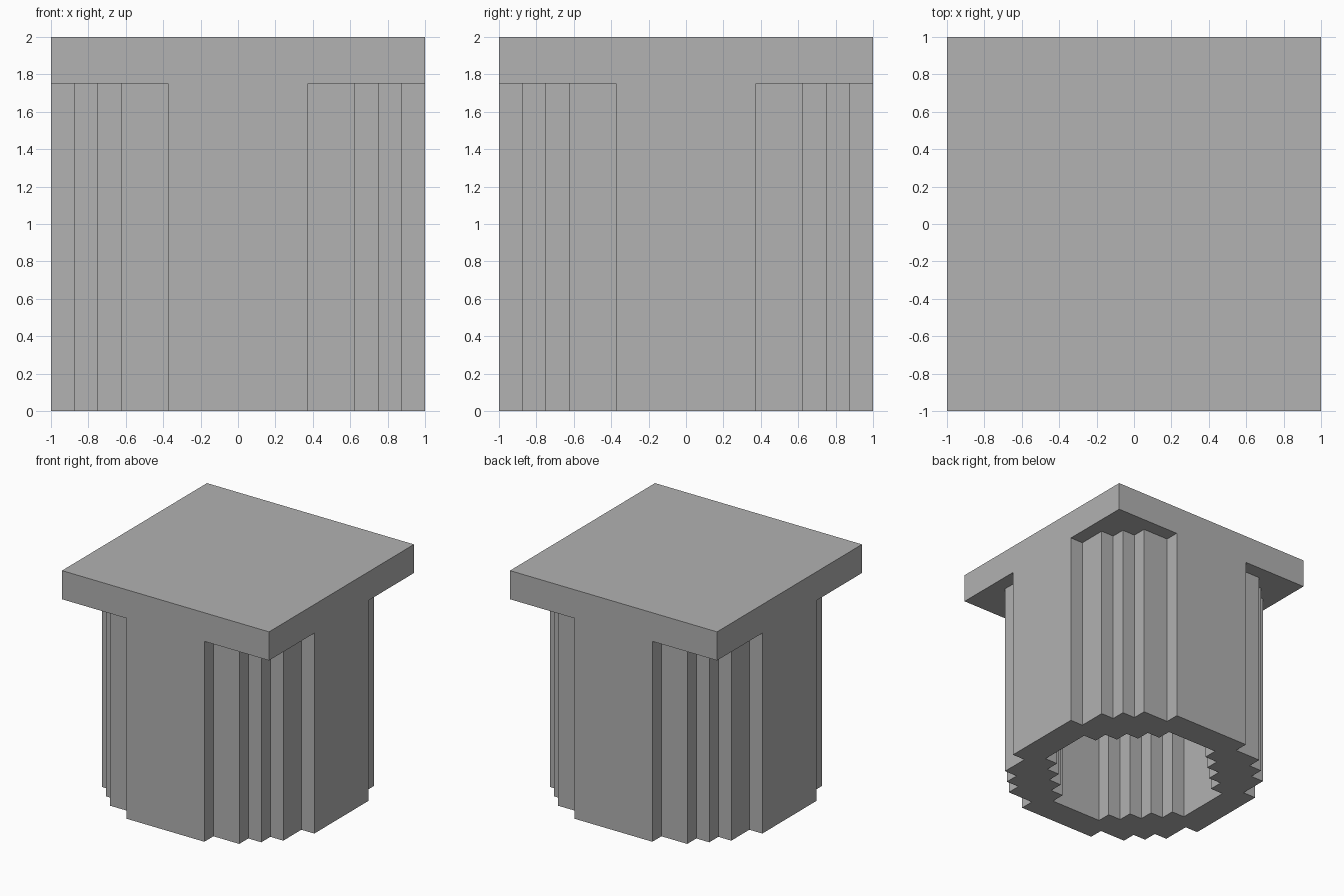
import bpy
import bmesh

U = 0.125           # stepping module
CAP_BOTTOM = 1.75   # underside of the square cap

default = bpy.data.objects.get("Cube")
if default:
    bpy.data.objects.remove(default, do_unlink=True)

grey = bpy.data.materials.new("plain_grey")
grey.use_nodes = True
colour = (0.445, 0.445, 0.445, 1)
grey.diffuse_color = colour
grey.node_tree.nodes["Principled BSDF"].inputs["Base Color"].default_value = colour


def stairs(corners):
    """Staircase through outward corners, with the inward corners between them."""
    path = [corners[0]]
    for a, b in zip(corners, corners[1:]):
        path += [(b[0], a[1]), b]
    return path


def add_prism(bm, outline, low, high):
    """Extrude a closed outline, given in modules, from low to high."""
    base = bm.faces.new([bm.verts.new((x * U, y * U, low)) for x, y in outline])
    side = bmesh.ops.extrude_face_region(bm, geom=[base])["geom"]
    bmesh.ops.translate(bm, vec=(0, 0, high - low),
                        verts=[v for v in side if isinstance(v, bmesh.types.BMVert)])


def turn(points):
    """Quarter turn about the centre."""
    return [(-y, x) for x, y in points]


def make_object(name, bm):
    bmesh.ops.recalc_face_normals(bm, faces=bm.faces[:])
    mesh = bpy.data.meshes.new(name)
    bm.to_mesh(mesh)
    bm.free()
    mesh.materials.append(grey)
    obj = bpy.data.objects.new(name, mesh)
    bpy.context.collection.objects.link(obj)
    return obj


# Solid block holding the cap and the shaft
bm = bmesh.new()
add_prism(bm, [(-8, -8), (8, -8), (8, 8), (-8, 8)], 0, 2)
column = make_object("capped_stepped_column", bm)

# Cutter: four stepped corner notches and the stepped central bore
bm = bmesh.new()
notch = [(9, 3)] + stairs([(8, 3), (7, 5), (6, 6), (5, 7), (3, 8)])
# inward corners of the notch follow the shaft's stepped outline
notch = [(9, 3), (7, 3), (7, 5), (6, 5), (6, 6), (5, 6), (5, 7), (3, 7), (3, 9), (9, 9)]
quarter = [(6, 2), (5, 2), (5, 3), (4, 3), (4, 4), (3, 4), (3, 5), (2, 5), (2, 6)]
bore = []
for _ in range(4):
    add_prism(bm, notch, -U, CAP_BOTTOM)
    bore += quarter
    notch, quarter = turn(notch), turn(quarter)
add_prism(bm, bore, -U, CAP_BOTTOM)
cutter = make_object("notch_cutter", bm)
cutter.hide_render = True

# Carve the shaft and remove the cutter
cut = column.modifiers.new("carve", 'BOOLEAN')
cut.operation = 'DIFFERENCE'
cut.solver = 'EXACT'
cut.object = cutter
bpy.context.view_layer.objects.active = column
bpy.ops.object.modifier_apply(modifier=cut.name)
bpy.data.objects.remove(cutter, do_unlink=True)
